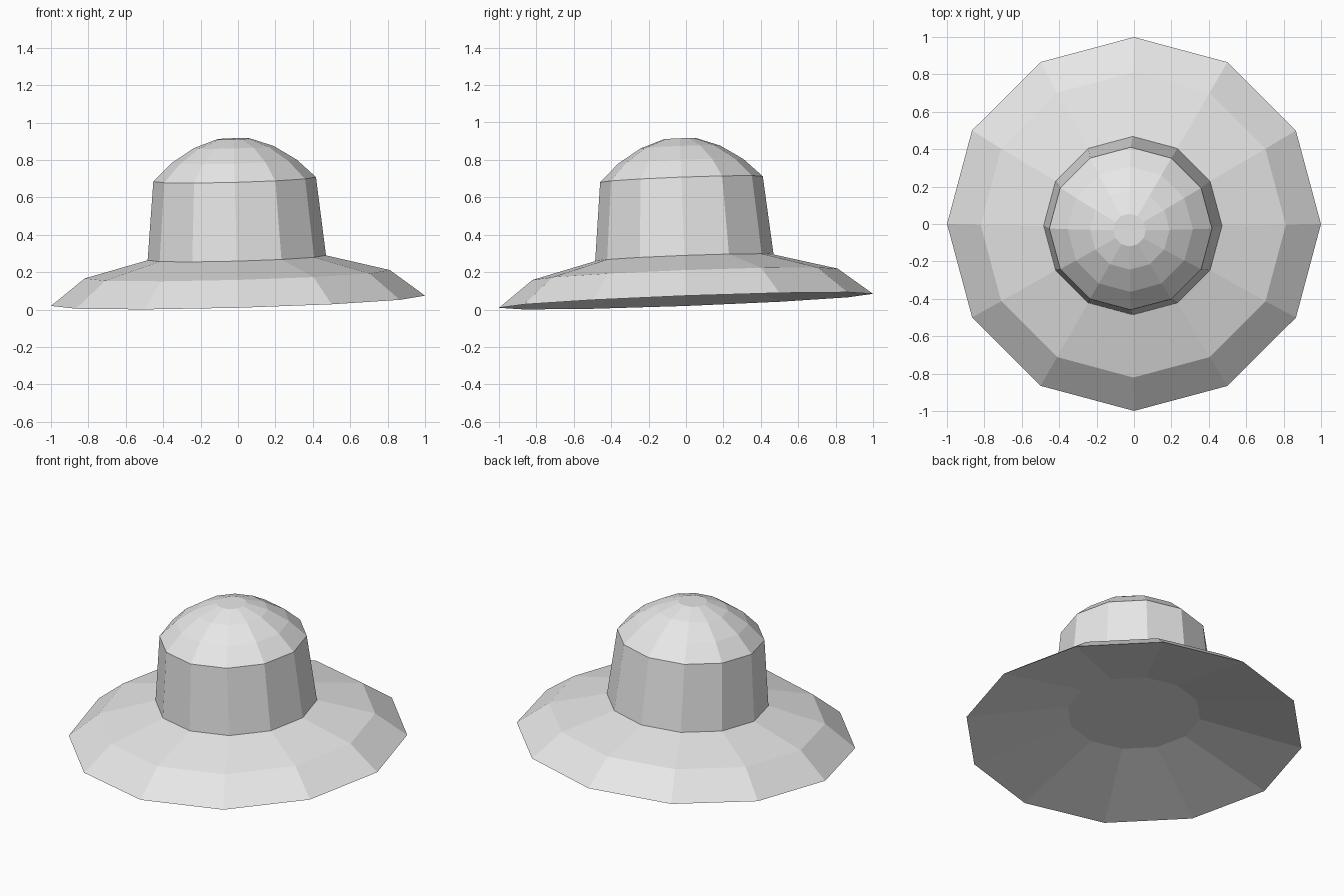
import bpy
import bmesh
from math import cos, sin, pi
from mathutils import Vector

SIDES = 12
UP = Vector((-0.0275, -0.0375, 1.0))  # slightly tilted axis

cube = bpy.data.objects.get("Cube")
if cube:
    bpy.data.objects.remove(cube, do_unlink=True)

grey = bpy.data.materials.new("light grey felt")
grey.use_nodes = True
grey.diffuse_color = (0.8, 0.8, 0.8, 1)
grey.node_tree.nodes["Principled BSDF"].inputs["Base Color"].default_value = grey.diffuse_color


def lathe(name, profile, cap_start=False, cap_end=False):
    """Spin a (radius, height) profile, ordered so that faces point outward."""
    bm = bmesh.new()
    angles = [2 * pi * i / SIDES for i in range(SIDES)]
    rings = [[bm.verts.new((r * cos(a), r * sin(a), h)) for a in angles]
             for r, h in profile]
    for low, high in zip(rings, rings[1:]):
        for i in range(SIDES):
            j = (i + 1) % SIDES
            bm.faces.new((low[i], low[j], high[j], high[i]))
    if cap_start:
        bm.faces.new(rings[0][::-1])
    if cap_end:
        bm.faces.new(rings[-1])
    mesh = bpy.data.meshes.new(name)
    bm.to_mesh(mesh)
    bm.free()
    mesh.materials.append(grey)
    obj = bpy.data.objects.new(name, mesh)
    obj.rotation_mode = 'QUATERNION'
    obj.rotation_quaternion = Vector((0, 0, 1)).rotation_difference(UP)
    obj.location.z = 0.047
    bpy.context.collection.objects.link(obj)
    return obj


# Brim: hollow underside with a flat centre, sharp rim, sloped top
lathe("hat_brim",
      [(0.395, 0.135), (1.0, 0.0), (0.816, 0.142), (0.477, 0.23)],
      cap_start=True)

# Crown: tapered wall, faceted dome and small flat top
lathe("hat_crown",
      [(0.477, 0.23), (0.435, 0.65), (0.335, 0.746),
       (0.213, 0.823), (0.0875, 0.867)],
      cap_end=True)
